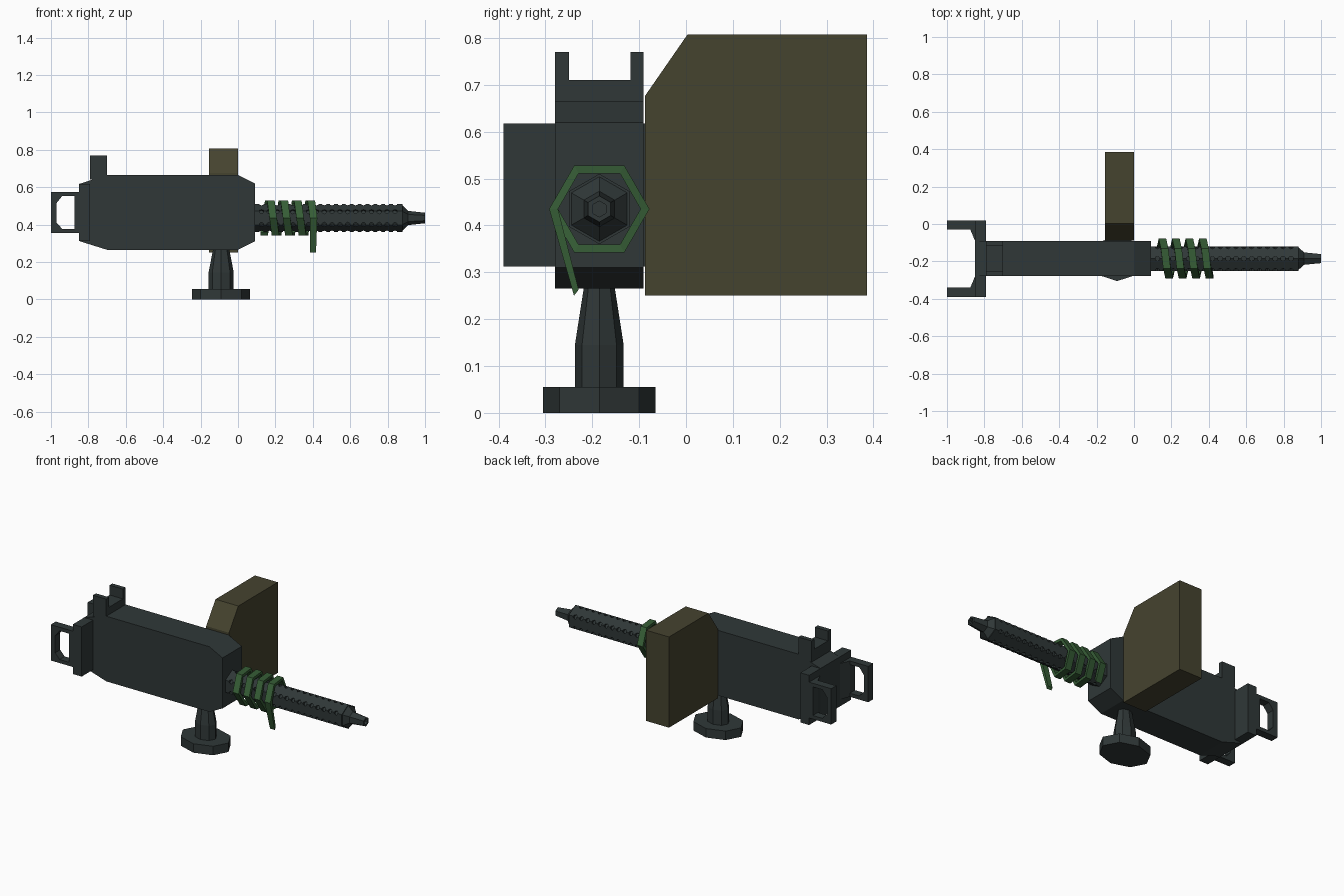
import bpy, bmesh, math
from mathutils import Vector, Matrix

if "Cube" in bpy.data.objects:
    bpy.data.objects.remove(bpy.data.objects["Cube"])

CY, CZ = -0.185, 0.435          # barrel axis


def material(name, rgb):
    m = bpy.data.materials.new(name)
    m.diffuse_color = (*rgb, 1)
    m.use_nodes = True
    m.node_tree.nodes["Principled BSDF"].inputs["Base Color"].default_value = m.diffuse_color
    return m


STEEL = material("dark_steel", (0.029, 0.039, 0.039))
OLIVE = material("olive_box", (0.060, 0.056, 0.028))
GREEN = material("green_wrap", (0.037, 0.110, 0.037))


def finish(name, bm, mat):
    bmesh.ops.recalc_face_normals(bm, faces=bm.faces)
    me = bpy.data.meshes.new(name)
    bm.to_mesh(me)
    bm.free()
    me.materials.append(mat)
    ob = bpy.data.objects.new(name, me)
    bpy.context.collection.objects.link(ob)
    return ob


def loft(name, rings, mat, bm=None):
    """Skin a list of equal-length point rings and cap both ends."""
    own = bm is None
    bm = bm or bmesh.new()
    vs = [[bm.verts.new(p) for p in r] for r in rings]
    n = len(vs[0])
    for a, b in zip(vs, vs[1:]):
        for i in range(n):
            bm.faces.new((a[i], a[(i + 1) % n], b[(i + 1) % n], b[i]))
    bm.faces.new(vs[0])
    bm.faces.new(vs[-1])
    return finish(name, bm, mat) if own else None


def prism(name, pts, axis, lo, hi, mat):
    """Extrude a 2D profile along an axis."""
    def put(p, d):
        q = list(p)
        q.insert(axis, d)
        return q
    return loft(name, [[put(p, d) for p in pts] for d in (lo, hi)], mat)


def rect(a, b, c, d):
    return [(a, c), (b, c), (b, d), (a, d)]


def mirror_y(y):
    return 2 * CY - y


# receiver with chamfered ends
prism("receiver", [(-0.85, 0.312), (-0.70, 0.265), (0.0, 0.265), (0.09, 0.31),
                   (0.09, 0.62), (0.0, 0.665), (-0.70, 0.665), (-0.85, 0.617)],
      1, -0.279, -0.091, STEEL)

# U-shaped rear sight
prism("rear_sight", [(-0.279, 0.64), (-0.091, 0.64), (-0.091, 0.77), (-0.118, 0.77),
                     (-0.118, 0.71), (-0.25, 0.71), (-0.25, 0.77), (-0.279, 0.77)],
      0, -0.79, -0.70, STEEL)

# rear wings, grip frames and their braces on both sides
OUTER = [(-1, 0.41), (-1, 0.515), (-1, 0.575), (-0.85, 0.575), (-0.85, 0.355), (-1, 0.355)]
INNER = [(-0.97, 0.41), (-0.97, 0.515), (-0.94, 0.553),
         (-0.875, 0.553), (-0.875, 0.377), (-0.94, 0.377)]
for side, f in (("left", lambda y: y), ("right", mirror_y)):
    prism(side + "_wing", rect(-0.85, -0.79, 0.312, 0.617), 1, f(-0.091), f(0.019), STEEL)
    prism(side + "_brace", [(-0.875, f(-0.03)), (-0.85, f(-0.03)), (-0.85, f(-0.09))],
          2, 0.355, 0.575, STEEL)
    bm = bmesh.new()
    loops = [[bm.verts.new((x, f(y), z)) for x, z in pts]
             for y, pts in ((-0.03, OUTER), (0.019, OUTER), (0.019, INNER), (-0.03, INNER))]
    for k in range(4):
        a, b = loops[k], loops[(k + 1) % 4]
        for i in range(6):
            j = (i + 1) % 6
            bm.faces.new((a[i], a[j], b[j], b[i]))
    finish(side + "_grip_frame", bm, STEEL)


# barrel: hexagonal jacket with tapered muzzle and recessed bore
def hexring(x, r):
    return [(x, CY + r * math.cos(math.radians(30 + 60 * i)),
             CZ + r * math.sin(math.radians(30 + 60 * i))) for i in range(6)]


loft("muzzle", [hexring(x, r) for x, r in
                ((0.875, 0.074), (0.91, 0.038), (1.0, 0.028), (1.0, 0.017), (0.96, 0.017))], STEEL)
barrel = loft("barrel_jacket", [hexring(0.05, 0.075), hexring(0.88, 0.075)], STEEL)

# cooling holes notched along the six ridges of the jacket
bm = bmesh.new()
for i in range(6):
    a = math.radians(30 + 60 * i)
    d = Vector((0, math.cos(a), math.sin(a)))
    rot = d.to_track_quat('Z', 'Y').to_matrix().to_4x4()
    for k in range(18):
        pos = Vector((0.125 + 0.042 * k, CY, CZ)) + d * 0.08
        bmesh.ops.create_cone(bm, cap_ends=True, segments=6, radius1=0.013, radius2=0.013,
                              depth=0.042, matrix=Matrix.Translation(pos) @ rot)
cutter = finish("hole_cutter", bm, STEEL)
cutter.hide_render = True
cutter.display_type = 'WIRE'
mod = barrel.modifiers.new("holes", 'BOOLEAN')
mod.operation = 'DIFFERENCE'
mod.solver = 'EXACT'
mod.object = cutter

# wrapped strap: flat hexagonal helix with a hanging tail
rings = []
for s in range(23):
    a = math.radians(-60 + 60 * s)
    x = 0.14 + 0.012 * s
    rings.append([(x + dx, CY + r * math.cos(a), CZ + r * math.sin(a))
                  for dx, r in ((-0.02, 0.088), (0.02, 0.088), (0.02, 0.107), (-0.02, 0.107))])
rings.append([(0.4 + dx, y, z) for dx, y, z in
              ((-0.015, -0.229, 0.263), (0.017, -0.229, 0.263),
               (0.017, -0.239, 0.25), (-0.015, -0.239, 0.25))])
loft("barrel_wrap", rings, GREEN)

# ammunition box with one chamfered corner
prism("ammo_box", [(-0.087, 0.25), (0.386, 0.25), (0.386, 0.807), (0.003, 0.807),
                   (-0.087, 0.677)], 0, -0.155, 0.0, OLIVE)


# stand: oval eight-sided foot and tapering post
def oct_ring(z, rx, ry):
    return [(-0.09 + rx * math.cos(i * math.pi / 4),
             CY + ry * math.sin(i * math.pi / 4), z) for i in range(8)]


loft("stand_foot", [oct_ring(0, 0.155, 0.12), oct_ring(0.055, 0.155, 0.12)], STEEL)
loft("stand_post", [oct_ring(0.05, 0.067, 0.052), oct_ring(0.145, 0.067, 0.052),
                    oct_ring(0.28, 0.041, 0.031)], STEEL)
